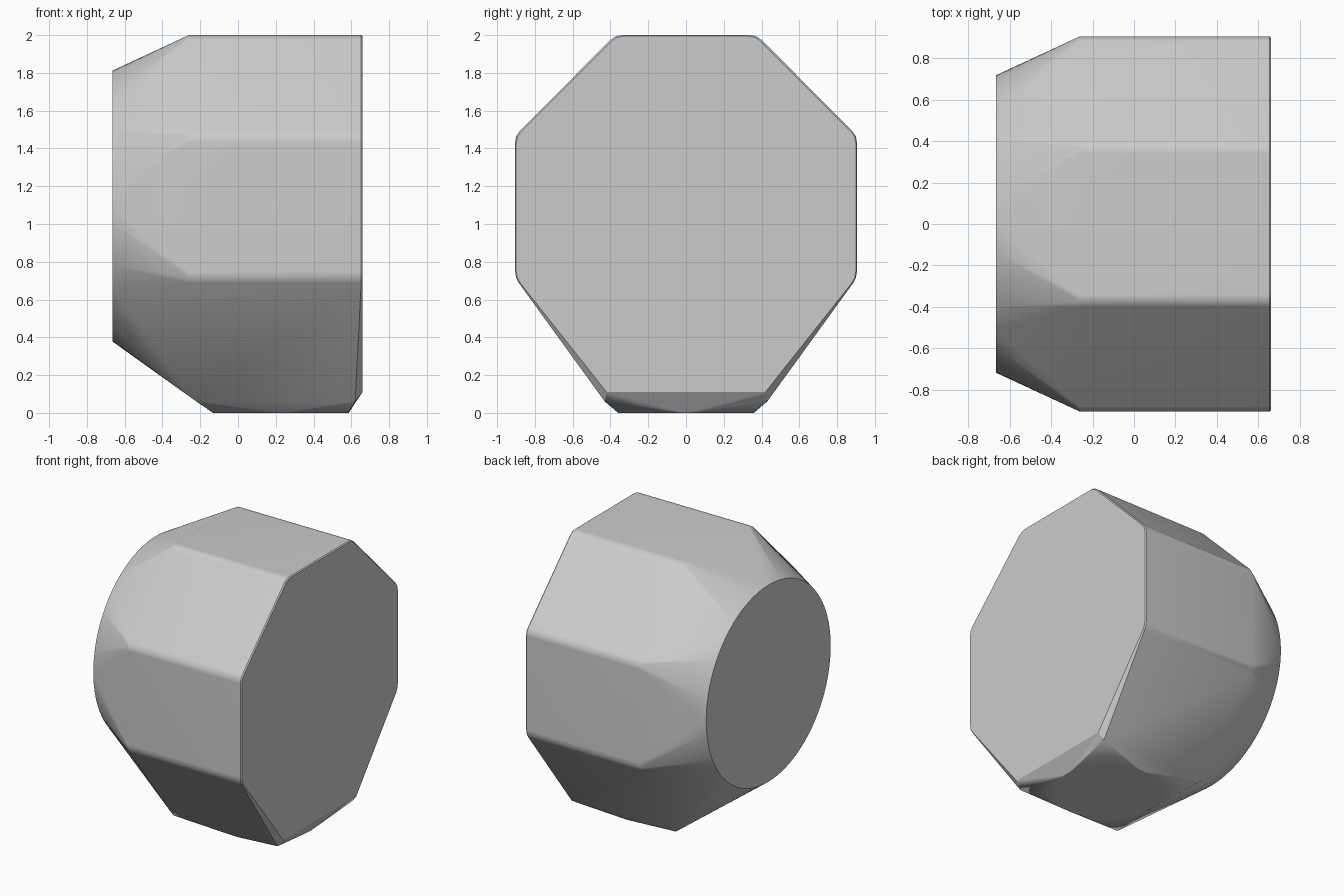
import bpy, bmesh, math
from mathutils import Vector

cube = bpy.data.objects.get("Cube")
if cube:
    bpy.data.objects.remove(cube, do_unlink=True)

# Single grey material
grey = bpy.data.materials.new("light grey")
grey.use_nodes = True
colour = (0.6, 0.6, 0.6, 1)
grey.diffuse_color = colour
grey.node_tree.nodes["Principled BSDF"].inputs["Base Color"].default_value = colour


def rounded_corner(before, corner, after, size):
    """Three points that soften one corner of the profile."""
    c = Vector(corner)
    a = c + (Vector(before) - c).normalized() * size
    b = c + (Vector(after) - c).normalized() * size
    return [a, (a + b + 2 * c) / 4, b]


def circle(radius, count):
    for i in range(count):
        t = math.tau * i / count
        yield radius * math.cos(t), radius * math.sin(t)


# Half of the eight-sided profile in y and z, foot corner first
half = [(0.43, 0.06), (0.905, 0.715), (0.905, 1.467), (0.375, 2.0), (-0.375, 2.0)]
profile = []
for i in (1, 2, 3):
    profile += rounded_corner(half[i - 1], half[i], half[i + 1], 0.035)

points = []
for side in (1, -1):
    for p in profile:
        back_x = -0.26 if p.y > 0.6 else -0.19
        points += [(back_x, side * p.x, p.y), (0.652, side * p.x, p.y)]
        # Fine rim bevel around the flat end
        points.append((0.66, side * (p.x - 0.006 * math.copysign(1, p.x)),
                       p.y - 0.006 * (p.y - 1) / 1))
    # Lower corners of the flat end and foot
    points += [(0.66, side * 0.42, 0.11), (0.62, side * 0.43, 0.06),
               (-0.22, side * 0.43, 0.06)]

# Round end and round foot pad
points += [(-0.665, y, 1.095 + z) for y, z in circle(0.717, 96)]
points += [(0.227 + x, y, 0) for x, y in circle(0.359, 48)]

# Convex skin over all the sections
bm = bmesh.new()
for p in points:
    bm.verts.new(p)
hull = bmesh.ops.convex_hull(bm, input=bm.verts[:])
loose = [v for v in bm.verts if not v.link_faces]
bmesh.ops.delete(bm, geom=loose, context='VERTS')
bmesh.ops.dissolve_limit(bm, angle_limit=math.radians(0.5),
                         verts=bm.verts[:], edges=bm.edges[:])
bmesh.ops.recalc_face_normals(bm, faces=bm.faces[:])
mesh = bpy.data.meshes.new("body")
bm.to_mesh(mesh)
bm.free()
mesh.materials.append(grey)

body = bpy.data.objects.new("body", mesh)
bpy.context.collection.objects.link(body)
bpy.ops.object.select_all(action='DESELECT')
body.select_set(True)
bpy.context.view_layer.objects.active = body
bpy.ops.object.shade_smooth_by_angle(angle=math.radians(30))

# Keep the broad faces flat and the soft corners smooth
weighted = body.modifiers.new("weighted normals", 'WEIGHTED_NORMAL')
weighted.keep_sharp = True
